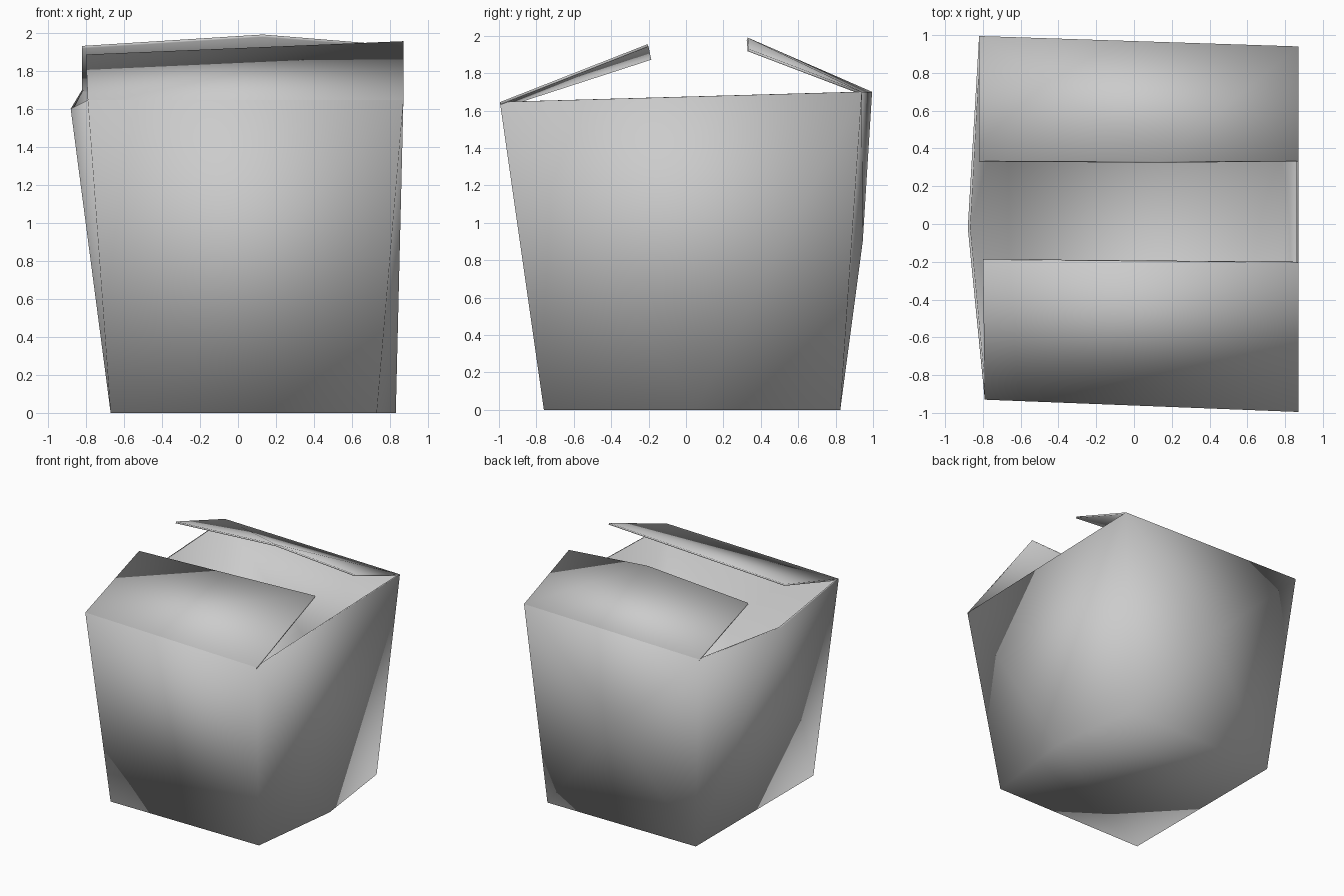
import bpy, bmesh

if "Cube" in bpy.data.objects:
    bpy.data.objects.remove(bpy.data.objects["Cube"])

SHEET = 0.014  # card thickness


def sheet(name, verts, faces, offset):
    """Thin smooth-shaded card part from a few corners."""
    bm = bmesh.new()
    vs = [bm.verts.new(v) for v in verts]
    for f in faces:
        bm.faces.new([vs[i] for i in f])
    bmesh.ops.triangulate(bm, faces=[f for f in bm.faces if len(f.verts) > 4])
    mesh = bpy.data.meshes.new(name)
    bm.to_mesh(mesh)
    bm.free()
    mesh.shade_smooth()
    ob = bpy.data.objects.new(name, mesh)
    bpy.context.collection.objects.link(ob)
    mod = ob.modifiers.new("card", 'SOLIDIFY')
    mod.thickness = SHEET
    mod.offset = offset
    return ob


# corner order: front left, front right, back right, back left
bottom = [(-0.67, -0.76, 0), (0.73, -0.76, 0), (0.73, 0.825, 0), (-0.67, 0.825, 0)]
rim = [(-0.79, -0.93, 1.645), (0.87, -0.995, 1.645), (0.87, 0.94, 1.70), (-0.82, 0.995, 1.70)]
right_bulge = (0.83, 0.05, 0)      # pushed-out middle of right base edge
left_bulge = (-0.88, -0.02, 1.60)  # pushed-out middle of left rim
back_bulge = (0.0, 0.945, 0.90)    # pushed-out centre of back wall

# open tapered box
faces = [
    (0, 3, 2, 8, 1),                                    # base
    (0, 1, 5, 4),                                       # front
    (1, 8, 5), (8, 6, 5), (8, 2, 6),                    # right
    (0, 4, 9), (0, 9, 3), (3, 9, 7),                    # left
    (2, 3, 10), (3, 7, 10), (7, 6, 10), (6, 2, 10),     # back
]
sheet("box_body", bottom + rim + [right_bulge, left_bulge, back_bulge], faces, -1)

# front flap, slightly twisted
sheet("front_flap",
      [rim[0], rim[1], (0.87, -0.205, 1.955), (-0.80, -0.19, 1.885)],
      [(0, 1, 2), (0, 2, 3)], -1)

# back flap, bowed up along its free edge
sheet("back_flap",
      [rim[2], rim[3], (-0.82, 0.335, 1.93), (0.13, 0.33, 1.99), (0.87, 0.335, 1.93)],
      [(0, 1, 3), (1, 2, 3), (0, 3, 4)], -1)
